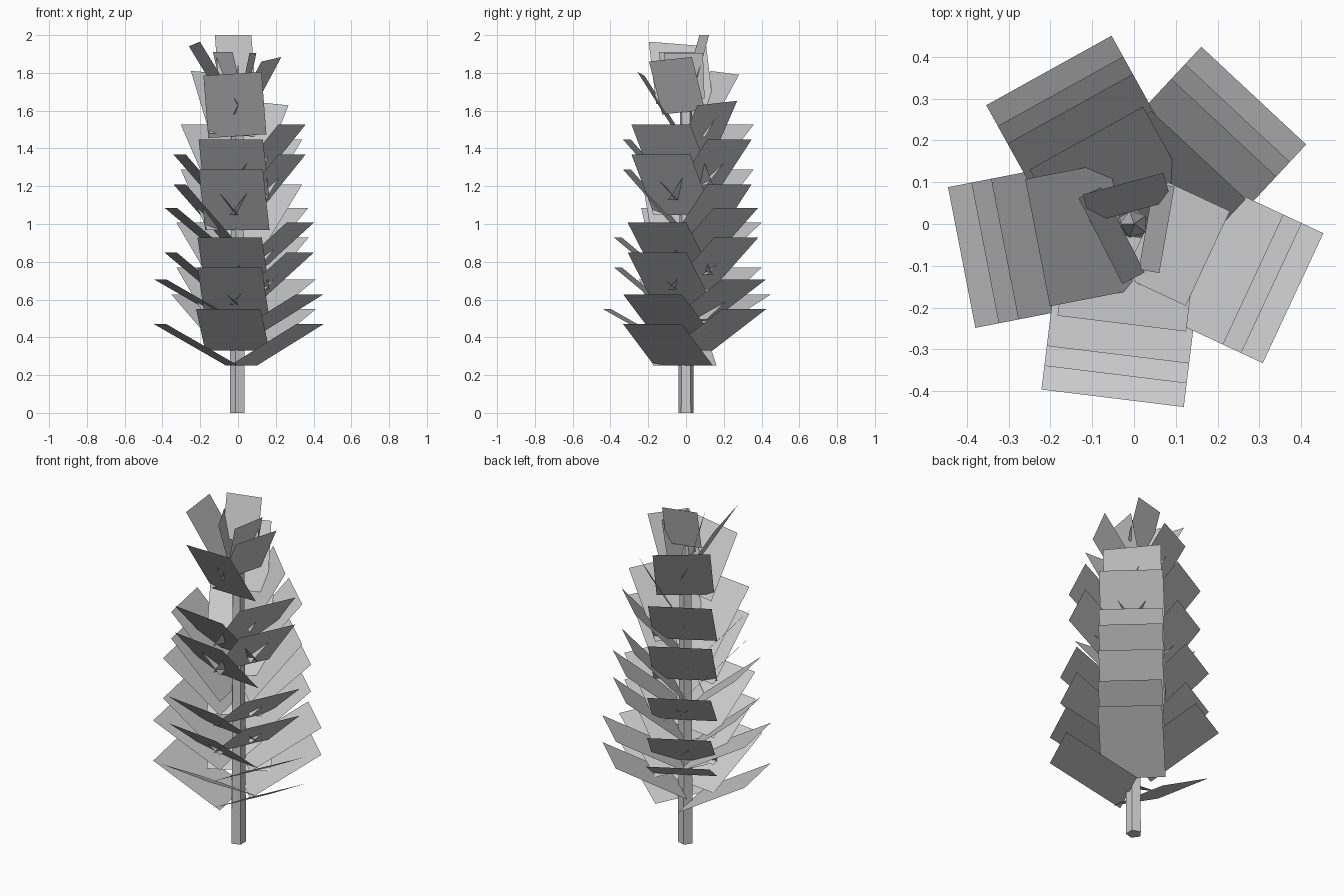
import bpy, bmesh, math
from mathutils import Vector

if "Cube" in bpy.data.objects:
    bpy.data.objects.remove(bpy.data.objects["Cube"], do_unlink=True)

grey = bpy.data.materials.new("light grey")
grey.use_nodes = True
COLOUR = (0.6, 0.6, 0.6, 1)
grey.diffuse_color = COLOUR
grey.node_tree.nodes["Principled BSDF"].inputs["Base Color"].default_value = COLOUR


def make_object(name, bm):
    mesh = bpy.data.meshes.new(name)
    bm.to_mesh(mesh)
    bm.free()
    mesh.materials.append(grey)
    obj = bpy.data.objects.new(name, mesh)
    bpy.context.collection.objects.link(obj)
    return obj


def add_card(bm, azimuth, width, reach, top, rise, lean=0.0, inner=0.03):
    """Flat branch card rising outward from the trunk; lean tips its outer edge."""
    a = math.radians(azimuth)
    out = Vector((math.cos(a), math.sin(a), 0))
    side = Vector((-out.y, out.x, 0)) * width / 2
    up = Vector((0, 0, 1))
    corners = [
        out * inner - side + up * (top - rise - lean),
        out * reach - side + up * (top - lean),
        out * reach + side + up * (top + lean),
        out * inner + side + up * (top - rise + lean),
    ]
    bm.faces.new([bm.verts.new(c) for c in corners])


def direction(k):
    return -97 + 72 * (k % 5)


# Trunk: slim five-sided post ending in a point
bm = bmesh.new()
rings = []
for radius, z in ((0.043, 0), (0.034, 1.6)):
    rings.append([bm.verts.new((radius * math.cos(math.radians(36 + 72 * i)),
                                radius * math.sin(math.radians(36 + 72 * i)), z))
                  for i in range(5)])
tip = bm.verts.new((0, 0, 1.85))
bm.faces.new(rings[0][::-1])
for i in range(5):
    j = (i + 1) % 5
    bm.faces.new((rings[0][i], rings[0][j], rings[1][j], rings[1][i]))
    bm.faces.new((rings[1][i], rings[1][j], tip))
make_object("trunk", bm)

# Main branch tiers: name, first step, step count, lowest top, reach, rise
tiers = [
    ("lower_branches", 0, 4, 0.47, 0.42, 0.22),
    ("middle_branches", 4, 5, 0.77, 0.363, 0.275),
    ("upper_branches", 3, 5, 1.21, 0.315, 0.32),
]
for name, first, count, top, reach, rise in tiers:
    bm = bmesh.new()
    for n in range(count):
        # two branches per step, the pair turning one direction each step
        for k in (first + n + 4, first + n + 1):
            add_card(bm, direction(k), 0.343, reach, top + 0.079 * n, rise)
    make_object(name, bm)

# Steep branches near the top: direction, width, reach, top, rise, lean
bm = bmesh.new()
for k, width, reach, top, rise, lean in (
        (0, 0.31, 0.24, 1.795, 0.33, 0.01),
        (1, 0.25, 0.195, 1.872, 0.28, 0.012),
        (2, 0.31, 0.226, 1.64, 0.33, 0.012),
        (3, 0.31, 0.235, 1.80, 0.33, 0.01),
        (4, 0.31, 0.235, 1.953, 0.33, 0.012)):
    add_card(bm, direction(k), width, reach, top, rise, lean)
make_object("steep_branches", bm)

# Small crown leaves: azimuth, width, reach, top
bm = bmesh.new()
for azimuth, width, reach, top in (
        (105, 0.2, 0.1, 2.0), (-10, 0.21, 0.08, 1.905), (207, 0.23, 0.09, 1.91)):
    add_card(bm, azimuth, width, reach, top, 0.24)
make_object("crown_leaves", bm)
